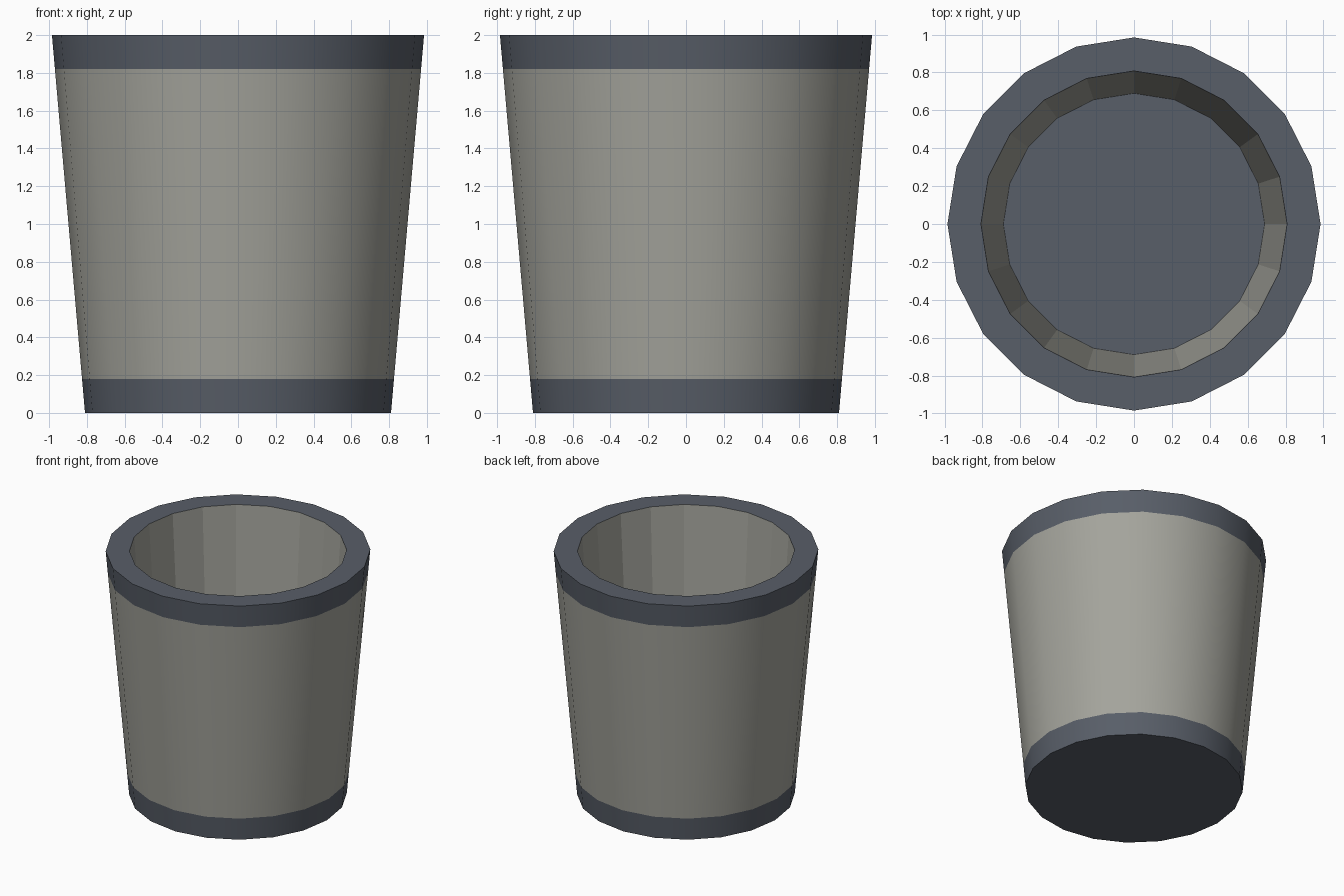
import bpy, bmesh, math

if "Cube" in bpy.data.objects:
    bpy.data.objects.remove(bpy.data.objects["Cube"])

SIDES = 20


def srgb(r, g, b):
    def lin(c):
        c /= 255
        return c / 12.92 if c <= 0.04045 else ((c + 0.055) / 1.055) ** 2.4
    return (lin(r), lin(g), lin(b), 1)


def material(name, colour):
    m = bpy.data.materials.new(name)
    m.diffuse_color = colour
    m.use_nodes = True
    m.node_tree.nodes["Principled BSDF"].inputs["Base Color"].default_value = m.diffuse_color
    return m


stone = material("warm grey", srgb(164, 164, 156))
slate = material("slate trim", srgb(88, 94, 104))


def outer(z):
    return 0.81 + (0.985 - 0.81) * z / 2


# Profile from outer foot, up over the rim, down to the inner floor:
# (radius, height, material of the band below, smooth band)
profile = [
    (outer(0), 0.0, 1, True),
    (outer(0.18), 0.18, 1, True),
    (outer(1.82), 1.82, 0, True),
    (outer(2), 2.0, 1, True),
    (0.808, 2.0, 1, False),
    (0.69, 0.18, 0, False),
]

bm = bmesh.new()
rings = []
for r, z, _, _ in profile:
    rings.append([bm.verts.new((r * math.cos(2 * math.pi * i / SIDES),
                                r * math.sin(2 * math.pi * i / SIDES), z))
                  for i in range(SIDES)])

# Walls, trim bands and rim
for k in range(1, len(rings)):
    a, b = rings[k - 1], rings[k]
    for i in range(SIDES):
        j = (i + 1) % SIDES
        f = bm.faces.new((a[i], a[j], b[j], b[i]))
        f.material_index = profile[k][2]
        f.smooth = profile[k][3]

# Underside and inner floor
for ring in (rings[0][::-1], rings[-1]):
    bm.faces.new(ring).material_index = 1

# Sharp edges at foot, rim and floor
for e in bm.edges:
    if len(e.link_faces) == 2 and e.calc_face_angle() > math.radians(40):
        e.smooth = False

mesh = bpy.data.meshes.new("tapered_pot")
bm.to_mesh(mesh)
bm.free()
mesh.materials.append(stone)
mesh.materials.append(slate)
bpy.context.collection.objects.link(bpy.data.objects.new("tapered_pot", mesh))
